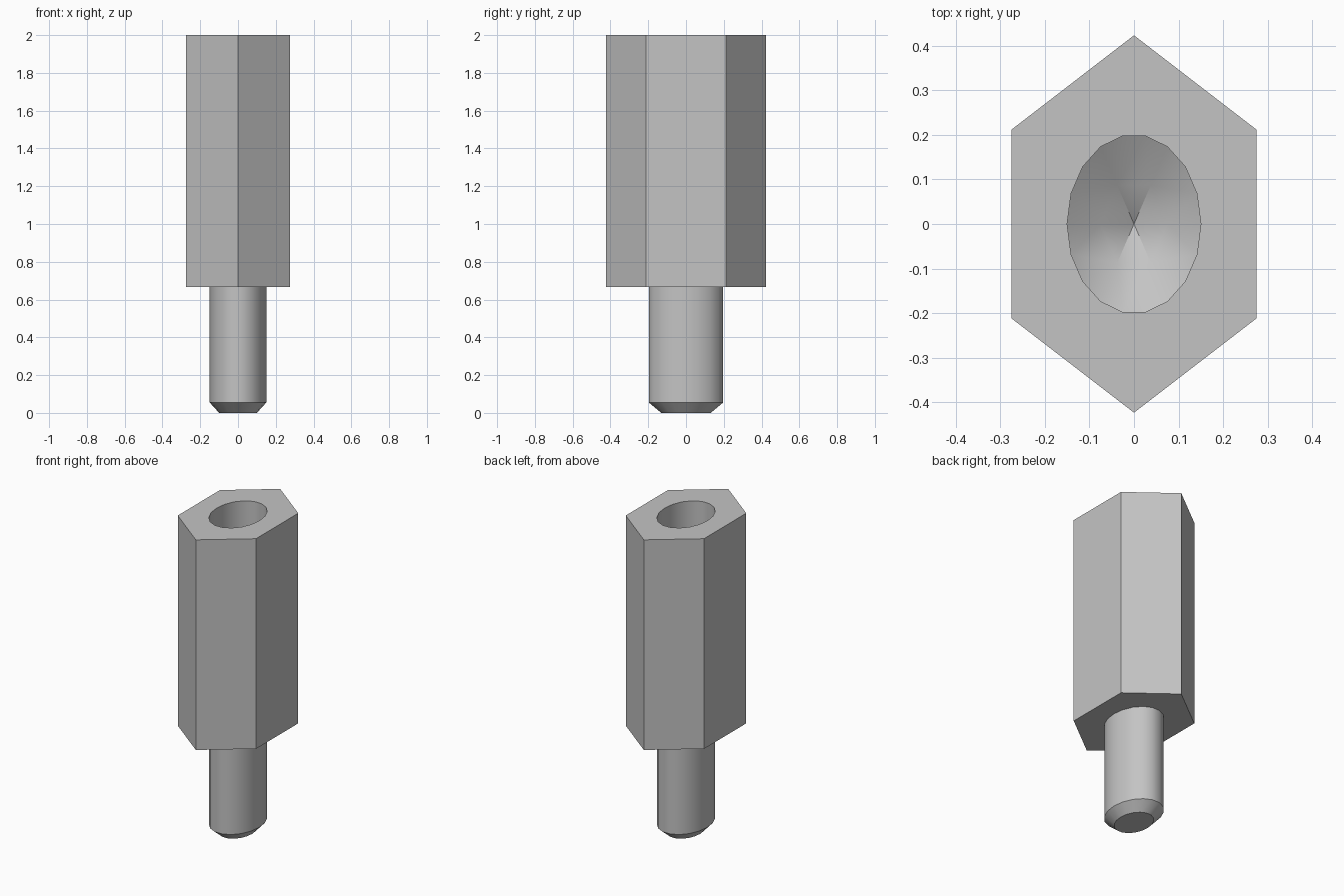
import bpy, bmesh, math

cube = bpy.data.objects.get("Cube")
if cube:
    bpy.data.objects.remove(cube)

SQUASH = 0.75  # the section is narrower across x than along y
SIDES = 18

metal = bpy.data.materials.new("light_grey_metal")
metal.use_nodes = True
grey = (0.55, 0.55, 0.55, 1)
metal.diffuse_color = grey
metal.node_tree.nodes["Principled BSDF"].inputs["Base Color"].default_value = grey


def ring(bm, radius, z, sides, start=0.0):
    """Closed loop of edges; returns its vertices and edges."""
    verts = []
    for i in range(sides):
        a = start + math.tau * i / sides
        verts.append(bm.verts.new((SQUASH * radius * math.cos(a), radius * math.sin(a), z)))
    edges = [bm.edges.new((verts[i - 1], verts[i])) for i in range(sides)]
    return verts, edges


def skin(bm, rings):
    for a, b in zip(rings, rings[1:]):
        bmesh.ops.bridge_loops(bm, edges=a[1] + b[1])


def finish(bm, name):
    bmesh.ops.recalc_face_normals(bm, faces=bm.faces[:])
    mesh = bpy.data.meshes.new(name)
    bm.to_mesh(mesh)
    bm.free()
    mesh.materials.append(metal)
    obj = bpy.data.objects.new(name, mesh)
    bpy.context.collection.objects.link(obj)
    bpy.ops.object.select_all(action='DESELECT')
    obj.select_set(True)
    bpy.context.view_layer.objects.active = obj
    bpy.ops.object.shade_smooth_by_angle(angle=math.radians(35))
    return obj


SHOULDER, TOP, HOLE_FLOOR = 0.667, 2.0, 1.0
HEX_R, BORE_R = 0.423, 0.2

# Hexagonal body with a blind drilled hole ending in a cone
bm = bmesh.new()
bottom = ring(bm, HEX_R, SHOULDER, 6, math.pi / 6)
rim = ring(bm, HEX_R, TOP, 6, math.pi / 6)
mouth = ring(bm, BORE_R, TOP, SIDES)
bore_end = ring(bm, BORE_R, HOLE_FLOOR, SIDES)
cone_mid = ring(bm, BORE_R / 2, HOLE_FLOOR - 0.06, 6)
skin(bm, [bottom, rim, mouth, bore_end, cone_mid])
bm.faces.new(bottom[0])
tip = bm.verts.new((0, 0, HOLE_FLOOR - 0.12))
for i in range(6):
    bm.faces.new((cone_mid[0][i - 1], cone_mid[0][i], tip))
finish(bm, "hex_body")

# Round stud with a chamfered end
bm = bmesh.new()
end = ring(bm, 0.133, 0, SIDES)
skin(bm, [end, ring(bm, 0.2, 0.055, SIDES), ring(bm, 0.2, SHOULDER, SIDES)])
bm.faces.new(end[0])
stud = finish(bm, "stud")

# The stud is an open tube, so make sure its faces point outward
if stud.data.polygons[-1].normal.z > 0:
    stud.data.flip_normals()
